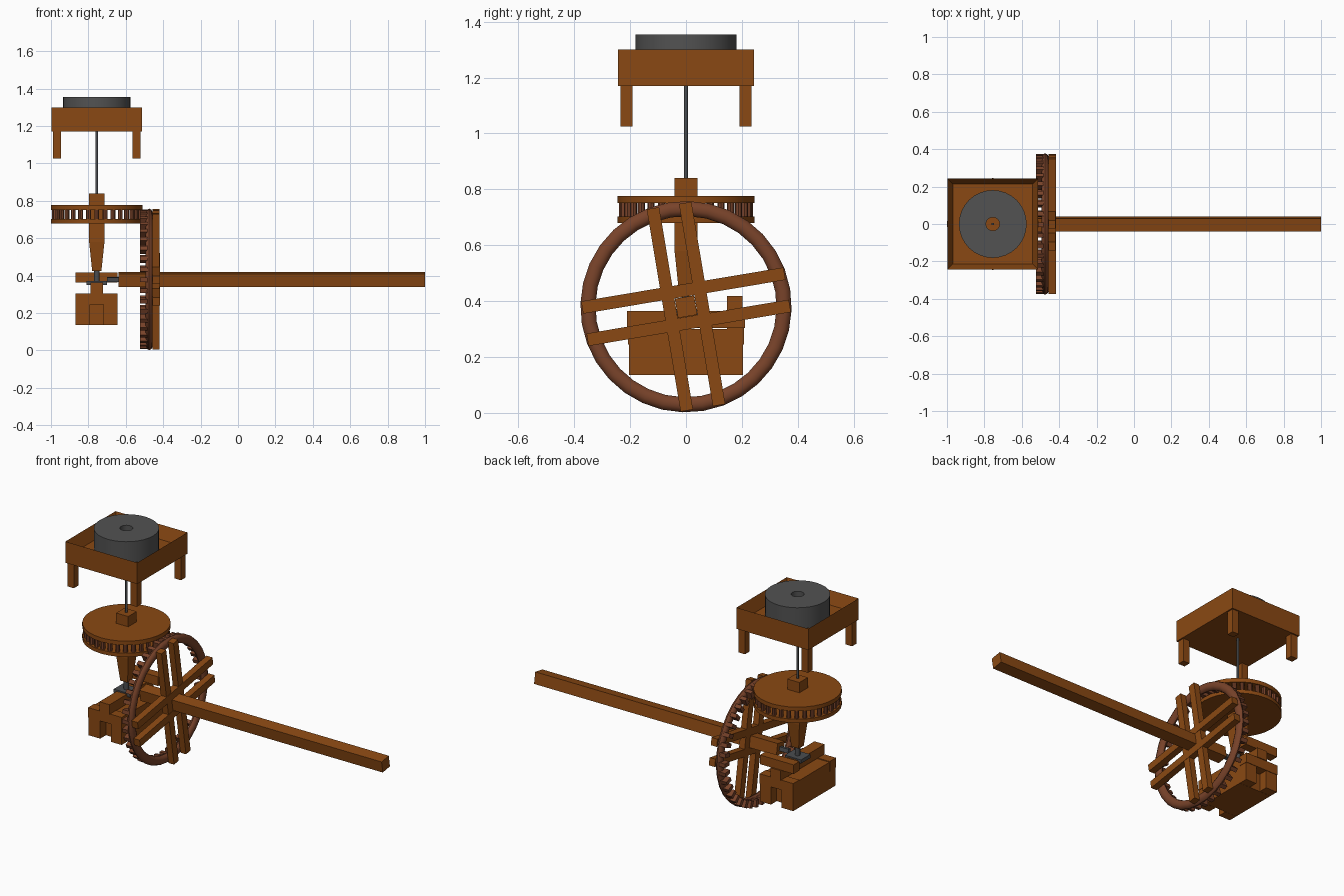
import bpy, bmesh, math
from mathutils import Matrix, Vector

if "Cube" in bpy.data.objects:
    bpy.data.objects.remove(bpy.data.objects["Cube"])


def material(name, rgb):
    m = bpy.data.materials.new(name)
    m.diffuse_color = (*rgb, 1)
    m.use_nodes = True
    m.node_tree.nodes["Principled BSDF"].inputs["Base Color"].default_value = m.diffuse_color
    return m


WOOD = material("brown wood", (0.255, 0.066, 0.0065))
RED = material("reddish wood", (0.19, 0.056, 0.023))
STONE = material("grey stone", (0.085, 0.085, 0.085))
IRON = material("dark iron", (0.07, 0.074, 0.08))

GX = -0.755            # vertical axis of the stone and lantern gear
WZ = 0.38              # height of the main axle
TILT = Matrix.Translation((0, 0, WZ)) @ Matrix.Rotation(math.radians(9.5), 4, 'X')


def finish(name, bm, mat, smooth=False):
    bmesh.ops.recalc_face_normals(bm, faces=bm.faces)
    me = bpy.data.meshes.new(name)
    bm.to_mesh(me)
    bm.free()
    me.materials.append(mat)
    ob = bpy.data.objects.new(name, me)
    bpy.context.collection.objects.link(ob)
    if smooth:
        bpy.ops.object.select_all(action='DESELECT')
        bpy.context.view_layer.objects.active = ob
        ob.select_set(True)
        bpy.ops.object.shade_smooth_by_angle(angle=math.radians(40))
    return ob


def add_box(bm, x, y, z, mat=Matrix()):
    """Box from (min, max) ranges, then transformed."""
    size = Vector((x[1] - x[0], y[1] - y[0], z[1] - z[0]))
    mid = Vector((sum(x) / 2, sum(y) / 2, sum(z) / 2))
    bmesh.ops.create_cube(bm, size=1, matrix=mat @ Matrix.Translation(mid) @ Matrix.Diagonal((*size, 1)))


def box(name, x, y, z, mat=WOOD, xf=Matrix()):
    bm = bmesh.new()
    add_box(bm, x, y, z, xf)
    return finish(name, bm, mat)


def lathe(name, profile, mat, xf, steps=32, closed=False):
    """Spin an (r, z) profile about z, then transform."""
    bm = bmesh.new()
    vs = [bm.verts.new((r, 0, z)) for r, z in profile]
    es = [bm.edges.new(p) for p in zip(vs, vs[1:])]
    if closed:
        es.append(bm.edges.new((vs[-1], vs[0])))
    bmesh.ops.spin(bm, geom=vs + es, cent=(0, 0, 0), axis=(0, 0, 1), angle=math.tau, steps=steps)
    bmesh.ops.remove_doubles(bm, verts=bm.verts, dist=1e-5)
    bm.transform(xf)
    return finish(name, bm, mat, True)


AXIS = Matrix.Translation((GX, 0, 0))

# main axle, a square beam turned with the wheel
box("main_axle", (-0.64, 1.0), (-0.035, 0.035), (-0.035, 0.035), WOOD, TILT)
box("axle_pin", (-0.70, -0.64), (-0.012, 0.012), (-0.012, 0.012), IRON, TILT)

# face wheel: rounded rim, cogs and paired spokes
rim = [(0.351 + 0.027 * math.cos(a), 0.02 * math.sin(a))
       for a in (math.tau * i / 10 for i in range(10))]
lathe("wheel_rim", rim, RED, Matrix.Translation((-0.475, 0, 0)) @ TILT @ Matrix.Rotation(math.pi / 2, 4, 'Y'),
      32, True)
bm = bmesh.new()
for i in range(40):
    add_box(bm, (-0.525, -0.475), (-0.012, 0.012), (0.329, 0.373),
            TILT @ Matrix.Rotation(math.tau * i / 40, 4, 'X'))
finish("wheel_cogs", bm, RED)
for s, side in ((-1, "lower"), (1, "upper")):
    c = s * 0.0585
    box(side + "_cross_spoke", (-0.457, -0.417), (-0.367, 0.367), (c - 0.0225, c + 0.0225), WOOD, TILT)
    box(side + "_upright_spoke", (-0.457, -0.419), (c - 0.0225, c + 0.0225), (-0.367, 0.367), WOOD, TILT)

# lantern gear: two discs with pegs between
for name, z0, z1 in (("lantern_top_disc", 0.752, 0.777), ("lantern_bottom_disc", 0.68, 0.703)):
    lathe(name, [(0, z0), (0.245, z0), (0.245, z1), (0, z1)], WOOD, AXIS)
bm = bmesh.new()
for i in range(32):
    a = math.tau * i / 32
    bmesh.ops.create_cone(bm, cap_ends=True, segments=8, radius1=0.013, radius2=0.013, depth=0.06,
                          matrix=Matrix.Translation((GX + 0.226 * math.cos(a), 0.226 * math.sin(a), 0.728)))
finish("lantern_pegs", bm, RED, True)

# square upright shaft with tapered foot
bm = bmesh.new()
add_box(bm, (GX - 0.041, GX + 0.041), (-0.041, 0.041), (0.58, 0.84))
foot = min(bm.faces, key=lambda f: f.calc_center_median().z)
tip = bmesh.ops.extrude_face_region(bm, geom=[foot])["geom"]
for v in [g for g in tip if isinstance(g, bmesh.types.BMVert)]:
    v.co = (GX + (v.co.x - GX) * 0.6, v.co.y * 0.6, 0.425)
bmesh.ops.delete(bm, geom=[foot], context='FACES')
finish("upright_shaft", bm, WOOD)
lathe("spindle", [(0, 0.35), (0.007, 0.35), (0.007, 1.3), (0, 1.3)], IRON, AXIS, 10)

# stone casing: open box with recess, four legs
bm = bmesh.new()
add_box(bm, (GX - 0.243, GX + 0.243), (-0.243, 0.243), (1.17, 1.30))
top = max(bm.faces, key=lambda f: f.calc_center_median().z)
bmesh.ops.inset_region(bm, faces=[top], thickness=0.042)
bmesh.ops.translate(bm, verts=top.verts[:], vec=(0, 0, -0.075))
finish("stone_casing", bm, WOOD)
for sx in (-1, 1):
    for sy in (-1, 1):
        x, y = GX + sx * 0.213, sy * 0.213
        box("casing_leg", (x - 0.022, x + 0.022), (y - 0.022, y + 0.022), (1.025, 1.172))

# millstone with an eye
lathe("millstone", [(0.036, 1.226), (0.181, 1.226), (0.181, 1.355), (0.036, 1.355)], STONE, AXIS, 32, True)

# footing: block, posts and rails, bridge beam and bearing plate
box("footing_block", (-0.868, -0.645), (-0.148, 0.148), (0.135, 0.30))
for sy, side in ((-1, "front"), (1, "back")):
    y = sorted((sy * 0.147, sy * 0.207))
    box(side + "_rail", (-0.87, -0.643), y, (0.245, 0.305))
    for x in ((-0.868, -0.79), (-0.718, -0.645)):
        box(side + "_post", x, sorted((sy * 0.149, sy * 0.204)), (0.135, 0.246))
box("back_top_rail", (-0.87, -0.643), (0.147, 0.203), (0.362, 0.418))
box("bridge_beam", (GX - 0.034, GX + 0.034), (-0.212, 0.212), (0.304, 0.364))
box("bearing_plate", (GX - 0.055, GX + 0.055), (-0.045, 0.045), (0.35, 0.372), IRON)
lathe("bearing_pin", [(0, 0.37), (0.015, 0.37), (0.015, 0.43), (0, 0.43)], IRON, AXIS, 10)
